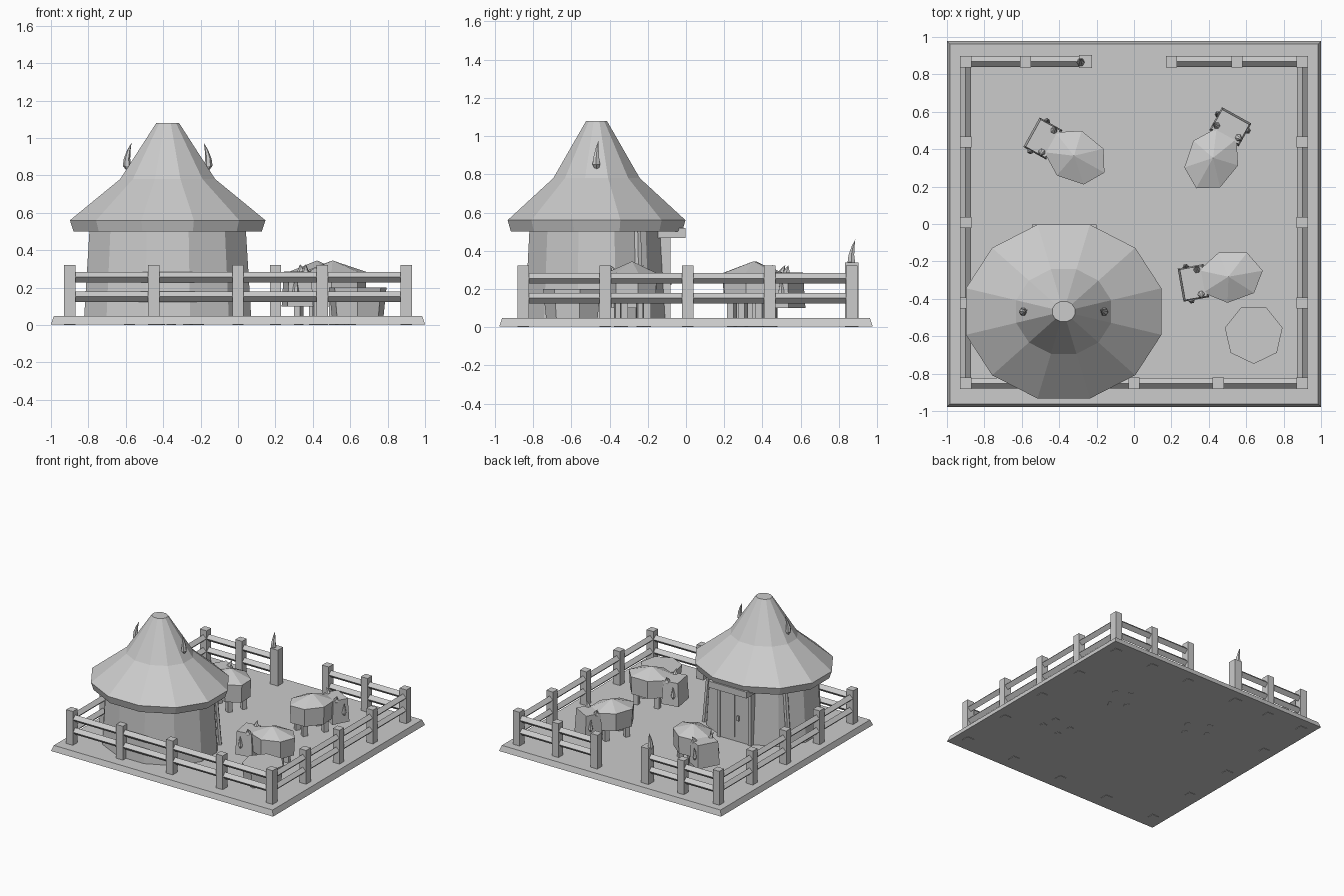
import bpy, bmesh, math
from mathutils import Matrix, Vector

if "Cube" in bpy.data.objects:
    bpy.data.objects.remove(bpy.data.objects["Cube"])

grey = bpy.data.materials.new("plain_grey")
grey.use_nodes = True
grey.diffuse_color = (0.6, 0.6, 0.6, 1)
shader = next(n for n in grey.node_tree.nodes if n.type == 'BSDF_PRINCIPLED')
shader.inputs["Base Color"].default_value = grey.diffuse_color
shader.inputs["Roughness"].default_value = 0.9


def loft(name, rings, sides, turn=0.0, place=Matrix()):
    """Skin polygon rings (centre, x radius, y radius) stacked upward."""
    bm = bmesh.new()
    loops = []
    for centre, rx, ry in rings:
        loop = []
        for i in range(sides):
            a = turn + math.tau * i / sides
            p = Vector(centre) + Vector((rx * math.cos(a), ry * math.sin(a), 0))
            loop.append(bm.verts.new(place @ p))
        loops.append(loop)
    for low, high in zip(loops, loops[1:]):
        for i in range(sides):
            j = (i + 1) % sides
            bm.faces.new((low[i], low[j], high[j], high[i]))
    bm.faces.new(loops[0][::-1])
    bm.faces.new(loops[-1])
    bmesh.ops.remove_doubles(bm, verts=bm.verts, dist=0.0002)
    bmesh.ops.recalc_face_normals(bm, faces=bm.faces)
    mesh = bpy.data.meshes.new(name)
    bm.to_mesh(mesh)
    bm.free()
    mesh.materials.append(grey)
    ob = bpy.data.objects.new(name, mesh)
    bpy.context.collection.objects.link(ob)
    return ob


def box(name, x, y, z0, z1, w, d, top=(1, 1), place=Matrix()):
    """Upright box, optionally tapered toward the top."""
    r = math.sqrt(0.5)
    return loft(name, [((x, y, z0), w * r, d * r),
                       ((x, y, z1), w * r * top[0], d * r * top[1])],
                4, math.pi / 4, place)


def rail(name, a, b, z):
    """Diamond-section rail between two points."""
    a, b = Vector((*a, z)), Vector((*b, z))
    along = b - a
    place = Matrix.Translation(a) @ along.to_track_quat('Z', 'Y').to_matrix().to_4x4()
    return loft(name, [((0, 0, 0), 0.028, 0.028),
                       ((0, 0, along.length), 0.028, 0.028)], 4, 0, place)


def horn(name, x, y, z, height, width, lean, place=Matrix()):
    """Teardrop horn that bows out and bends back, tip toward lean."""
    lx, ly = lean
    rings = []
    for t, r, bow in ((0, 0.2, 0.1), (0.2, 0.5, -0.05), (0.45, 0.38, -0.05),
                      (0.75, 0.2, 0.1), (1, 0.0, 0.3)):
        c = (x + lx * bow * height, y + ly * bow * height, z + t * height)
        rings.append((c, r * width, r * width))
    return loft(name, rings, 6, 0, place)


# Ground slab, with post and leg feet just showing below
box("ground", 0, 0, 0.003, 0.047, 2, 1.955, (0.985, 0.985))

# Fence
SIDE, BACK, FRONT = 0.9, 0.868, -0.852
side_y = [FRONT + i * 0.43 for i in range(5)]
posts = [(x, FRONT) for x in (-0.9, -0.45, 0, 0.45, 0.9)]
posts += [(s * SIDE, y) for s in (-1, 1) for y in side_y[1:]]
posts += [(x, BACK) for x in (-0.58, 0.2, 0.55)]
for x, y in posts:
    box("fence_post", x, y, 0, 0.322, 0.06, 0.06)
box("gate_post", -0.26, BACK, 0, 0.338, 0.07, 0.07)
horn("gate_post_horn", -0.286, BACK, 0.31, 0.15, 0.045, (0, 0.4))

runs = [((-SIDE, FRONT), (SIDE, FRONT)), ((-SIDE, FRONT), (-SIDE, BACK)),
        ((SIDE, FRONT), (SIDE, BACK)), ((-SIDE, BACK), (-0.26, BACK)),
        ((0.2, BACK), (SIDE, BACK))]
for a, b in runs:
    for z in (0.152, 0.256):
        rail("fence_rail", a, b, z)

# Hut walls and roof
HX, HY = -0.376, -0.468


def hut_part(name, profile, squash):
    rings = [((HX, HY, z), r, r * squash) for r, z in profile]
    return loft(name, rings, 12, math.pi / 12)


hut_part("hut_wall", [(0.463, 0.03), (0.432, 0.52)], 0.84)
hut_part("hut_roof", [(0.521, 0.5), (0.541, 0.56), (0.263, 0.78), (0.063, 1.08)], 0.89)

# Roof horns and leaning wall poles on both sides
for s in (-1, 1):
    horn("roof_horn", HX + s * 0.214, HY, 0.82, 0.155, 0.045, (-s * 0.45, 0.2))
    loft("wall_pole", [((HX + s * 0.38, HY + 0.225, 0.03), 0.02, 0.02),
                       ((HX + s * 0.34, HY + 0.215, 0.52), 0.02, 0.02)], 6)

# Double doors in a frame at the back of the hut
for s in (-1, 1):
    box("door_jamb", HX + s * 0.14, -0.135, 0.03, 0.48, 0.028, 0.11)
    box("door_leaf", HX + s * 0.0645, -0.14, 0.03, 0.48, 0.123, 0.1)
box("door_handle", HX - 0.035, -0.087, 0.22, 0.26, 0.018, 0.02)
box("door_lintel", HX + 0.004, -0.078, 0.468, 0.52, 0.345, 0.152)

# Tub
loft("tub", [((0.64, -0.59, 0.03), 0.14, 0.14), ((0.64, -0.59, 0.2), 0.158, 0.158)],
     7, -math.pi / 2)


# Cattle, built facing +x and then turned
def cow(x, y, degrees):
    place = Matrix.Translation((x, y, 0)) @ Matrix.Rotation(math.radians(degrees), 4, 'Z')
    loft("cow_body", [((0, 0, 0.14), 0.168, 0.134), ((0, 0, 0.283), 0.176, 0.14),
                      ((0.01, 0, 0.345), 0, 0)], 7, math.pi, place)
    box("cow_head", 0.2, 0, 0.1, 0.287, 0.14, 0.18, (0.85, 0.92), place)
    for s in (-1, 1):
        horn("cow_ear", 0.17, s * 0.07, 0.265, 0.06, 0.045, (0, s), place)
        horn("cow_horn", 0.226, s * 0.092, 0.16, 0.1, 0.035, (0, s * 0.2), place)
        for along in (-0.085, 0.085):
            box("cow_leg", along, s * 0.06, 0, 0.16, 0.038, 0.038, (1, 1), place)


cow(-0.312, 0.36, 151)
cow(0.418, 0.345, 61)
cow(0.515, -0.28, 190)
